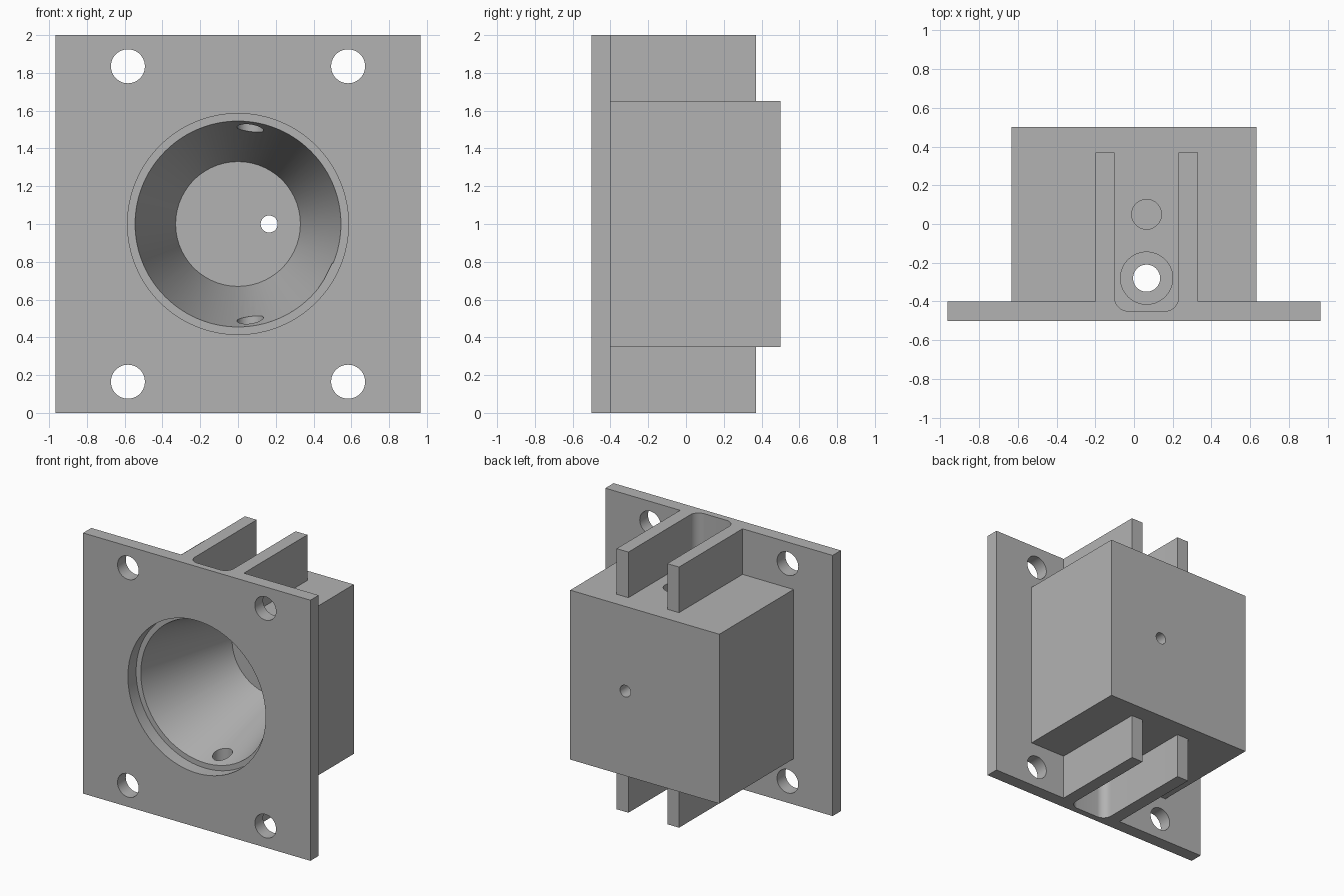
import bpy, bmesh, math
from mathutils import Matrix

cube = bpy.data.objects.get("Cube")
if cube:
    bpy.data.objects.remove(cube, do_unlink=True)

grey = bpy.data.materials.new("plain grey")
grey.use_nodes = True
colour = (0.45, 0.45, 0.45, 1)
grey.diffuse_color = colour
grey.node_tree.nodes["Principled BSDF"].inputs["Base Color"].default_value = colour


def finish(bm, name):
    bmesh.ops.recalc_face_normals(bm, faces=bm.faces)
    mesh = bpy.data.meshes.new(name)
    bm.to_mesh(mesh)
    bm.free()
    mesh.materials.append(grey)
    obj = bpy.data.objects.new(name, mesh)
    bpy.context.collection.objects.link(obj)
    return obj


def box(name, low, high, round_front=0):
    bm = bmesh.new()
    bmesh.ops.create_cube(bm, size=1)
    for v in bm.verts:
        v.co = [(a + b) / 2 + c * (b - a) for a, b, c in zip(low, high, v.co)]
    if round_front:
        # Round the two upright edges at the front
        edges = [e for e in bm.edges if all(abs(v.co.y - low[1]) < 1e-4 for v in e.verts)
                 and abs(e.verts[0].co.z - e.verts[1].co.z) > 1e-4]
        bmesh.ops.bevel(bm, geom=edges, offset=round_front, segments=10,
                        profile=0.5, affect='EDGES')
    return finish(bm, name)


def cone(name, axis, centre, start, end, r1, r2=None, sides=48):
    """Round solid along y or z, from start to end."""
    r2 = r1 if r2 is None else r2
    mid = (start + end) / 2
    if axis == 'y':
        place = Matrix.Translation((centre[0], mid, centre[1])) @ Matrix.Rotation(-math.pi / 2, 4, 'X')
    else:
        place = Matrix.Translation((centre[0], centre[1], mid))
    bm = bmesh.new()
    bmesh.ops.create_cone(bm, cap_ends=True, segments=sides, radius1=r1, radius2=r2,
                          depth=end - start, matrix=place)
    return finish(bm, name)


# Flange plate, housing block and the blocks that become the paired ribs
mount = box("flanged_housing", (-0.965, -0.5, 0), (0.965, -0.4, 2))
solids = [box("housing_block", (-0.633, -0.45, 0.35), (0.633, 0.5, 1.65))]
cutters = []
for low, high in ((1.6, 2), (0, 0.4)):
    solids.append(box("rib_block", (-0.2, -0.45, low), (0.33, 0.37, high)))

# Slots between the ribs, with stepped cross bore and blind pin holes
mid_x = 0.065
for low, high in ((1.65, 2.1), (-0.1, 0.35)):
    cutters.append(box("slot_cutter", (-0.1, -0.45, low), (0.23, 0.6, high), 0.07))
for low, high in ((1.6, 1.8), (0.2, 0.4)):
    cutters.append(cone("counterbore_cutter", 'z', (mid_x, -0.28), low, high, 0.135))
for low, high in ((1.55, 1.8), (0.2, 0.45)):
    cutters.append(cone("pin_hole_cutter", 'z', (mid_x, 0.05), low, high, 0.077))
cutters.append(cone("cross_bore_cutter", 'z', (mid_x, -0.28), 0.2, 1.8, 0.07))

# Tapered front socket with shallow rim recess and a small rear hole
cutters.append(cone("socket_cutter", 'y', (0, 1), -0.4, 0.4, 0.545, 0.33, 96))
cutters.append(cone("rim_cutter", 'y', (0, 1), -0.6, -0.4, 0.585, sides=96))
cutters.append(cone("rear_hole_cutter", 'y', (0.165, 1), 0.3, 0.6, 0.045))

# Four bolt holes
for x in (-0.583, 0.583):
    for z in (0.165, 1.835):
        cutters.append(cone("bolt_hole_cutter", 'y', (x, z), -0.6, -0.3, 0.09))

# Combine into one solid
for helper in solids + cutters:
    mod = mount.modifiers.new(helper.name, 'BOOLEAN')
    mod.operation = 'UNION' if helper in solids else 'DIFFERENCE'
    mod.solver = 'EXACT'
    mod.object = helper
    helper.hide_render = True

bpy.context.view_layer.update()
result = bpy.data.meshes.new_from_object(
    mount.evaluated_get(bpy.context.evaluated_depsgraph_get()))
mount.modifiers.clear()
mount.data = result
result.materials.clear()
result.materials.append(grey)
result.polygons.foreach_set("material_index", [0] * len(result.polygons))
for helper in solids + cutters:
    bpy.data.objects.remove(helper, do_unlink=True)

bpy.ops.object.select_all(action='DESELECT')
mount.select_set(True)
bpy.context.view_layer.objects.active = mount
bpy.ops.object.shade_smooth_by_angle(angle=math.radians(30))
